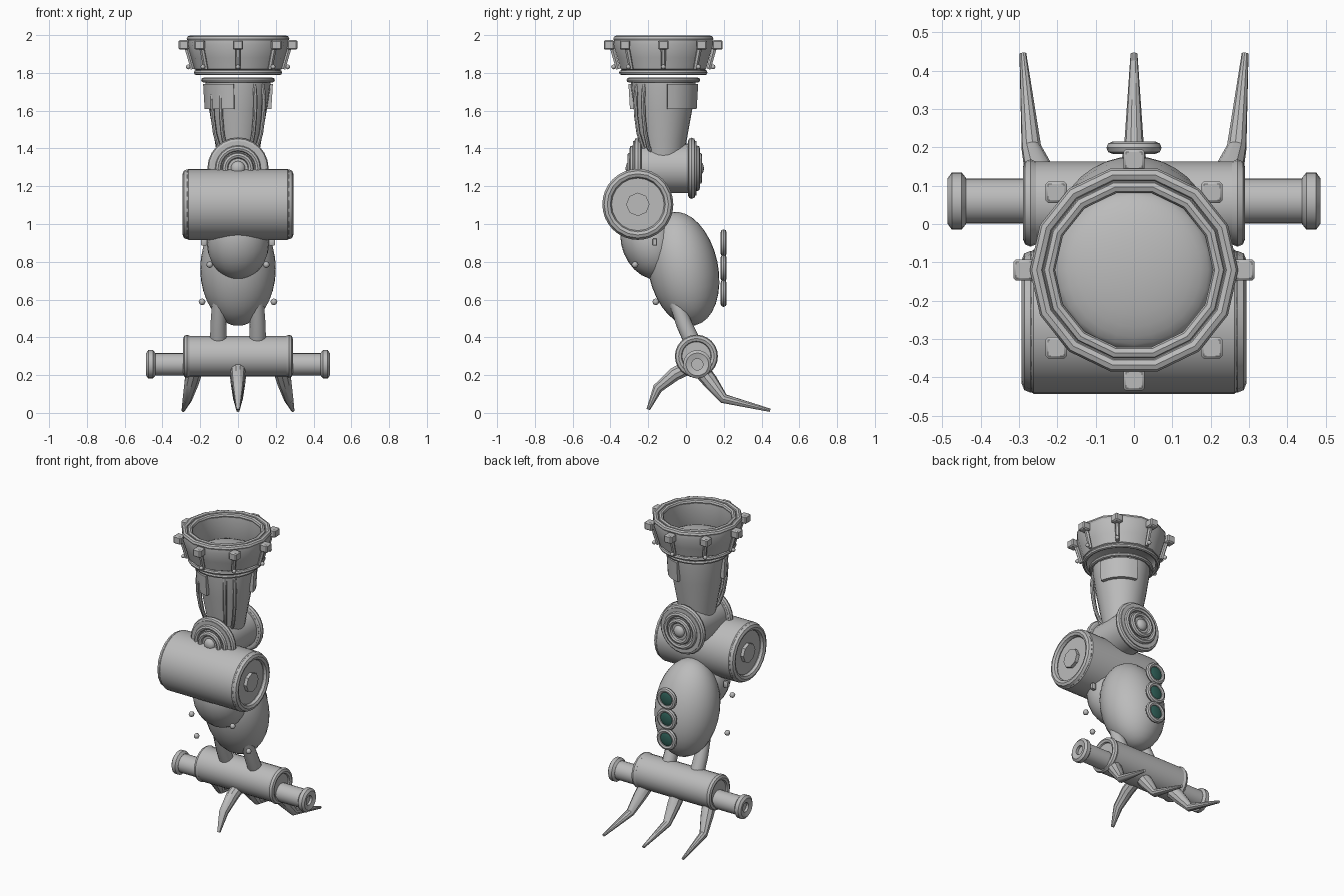
import bpy, bmesh
from math import pi, cos, sin, radians
from mathutils import Matrix, Vector

if "Cube" in bpy.data.objects:
    bpy.data.objects.remove(bpy.data.objects["Cube"], do_unlink=True)


def material(name, rgb):
    m = bpy.data.materials.new(name)
    m.use_nodes = True
    m.diffuse_color = (*rgb, 1)
    m.node_tree.nodes["Principled BSDF"].inputs["Base Color"].default_value = (*rgb, 1)
    return m


GREY = material("grey metal", (0.5, 0.5, 0.5))
TEAL = material("dark teal lens", (0.03, 0.12, 0.1))
AXES = {"z": Matrix(), "x": Matrix.Rotation(pi / 2, 4, "Y"),
        "-x": Matrix.Rotation(-pi / 2, 4, "Y"),
        "y": Matrix.Rotation(-pi / 2, 4, "X"), "-y": Matrix.Rotation(pi / 2, 4, "X")}


def finish(name, bm, matrix, mat=GREY, angle=35):
    bmesh.ops.remove_doubles(bm, verts=bm.verts, dist=1e-5)
    bmesh.ops.recalc_face_normals(bm, faces=bm.faces)
    bm.transform(matrix)
    me = bpy.data.meshes.new(name)
    bm.to_mesh(me)
    bm.free()
    return place(bpy.data.objects.new(name, me), mat, angle)


def place(ob, mat, angle=35):
    bpy.context.collection.objects.link(ob)
    ob.data.materials.append(mat)
    bpy.ops.object.select_all(action="DESELECT")
    ob.select_set(True)
    bpy.context.view_layer.objects.active = ob
    if ob.type == "CURVE":
        bpy.ops.object.convert(target="MESH")
        ob = bpy.context.view_layer.objects.active
    bpy.ops.object.shade_smooth_by_angle(angle=radians(angle))
    return ob


def lathe(name, profile, centre, axis="z", sides=24, closed=False, arc=(0, 360)):
    """Revolve (radius, height) points, fully or over part of a turn."""
    bm = bmesh.new()
    full = arc[1] - arc[0] == 360
    rings = []
    for i in range(sides if full else sides + 1):
        a = radians(arc[0] + (arc[1] - arc[0]) * i / sides)
        rings.append([bm.verts.new((r * cos(a), r * sin(a), h)) for r, h in profile])
    n = len(profile)
    for i in range(sides):
        p, q = rings[i], rings[(i + 1) % len(rings)]
        for j in range(n if closed else n - 1):
            k = (j + 1) % n
            bm.faces.new((p[j], q[j], q[k], p[k]))
    if not full:
        bm.faces.new(rings[0])
        bm.faces.new(rings[-1])
    bmesh.ops.dissolve_degenerate(bm, dist=1e-6, edges=bm.edges)
    return finish(name, bm, Matrix.Translation(centre) @ AXES[axis])


def ring(name, radius, thick, centre, axis="z", sides=24):
    prof = [(radius + thick * cos(a * pi / 4), thick * sin(a * pi / 4)) for a in range(8)]
    return lathe(name, prof, centre, axis, sides, closed=True)


def rod(name, radius, start, end, centre, axis, sides=24):
    return lathe(name, [(0, start), (radius, start), (radius, end), (0, end)], centre, axis, sides)


def egg(name, centre, size, tilt=0, mat=GREY, seg=24):
    bm = bmesh.new()
    bmesh.ops.create_uvsphere(bm, u_segments=seg, v_segments=seg // 2, radius=1)
    m = Matrix.Translation(centre) @ Matrix.Rotation(radians(tilt), 4, "X") @ Matrix.Diagonal((*size, 1))
    return finish(name, bm, m, mat, 60)


def box(name, centre, size):
    bm = bmesh.new()
    bmesh.ops.create_cube(bm, size=1)
    bmesh.ops.bevel(bm, geom=bm.edges[:], offset=.12, segments=1, affect="EDGES")
    return finish(name, bm, Matrix.Translation(centre) @ Matrix.Diagonal((*size, 1)))


def tube(name, points, radii, res=2):
    cu = bpy.data.curves.new(name, "CURVE")
    cu.dimensions, cu.bevel_depth, cu.bevel_resolution = "3D", 1, res
    cu.use_fill_caps = True
    sp = cu.splines.new("POLY")
    sp.points.add(len(points) - 1)
    for p, co, r in zip(sp.points, points, radii):
        p.co, p.radius = (*co, 1), r
    return place(bpy.data.objects.new(name, cu), GREY)


# Shoulder collar: flared shell, rims and inner dome
C = Vector((0, -0.12, 0))
lathe("collar_shell", [(.215, 1.81), (.232, 1.82), (.249, 1.88), (.27, 1.95), (.266, 1.985),
                       (.215, 1.985), (.205, 1.83)], C, sides=14, closed=True)
ring("collar_outer_rim", .254, .018, C + Vector((0, 0, 1.98)), sides=14)
ring("collar_inner_rim", .222, .016, C + Vector((0, 0, 1.98)), sides=14)
ring("collar_base_ring", .22, .014, C + Vector((0, 0, 1.802)))
ring("arm_top_ring", .182, .013, C + Vector((0, 0, 1.762)))
lathe("collar_dome", [(.21 * sin(t * pi / 16), 1.81 + .07 * cos(t * pi / 16)) for t in range(9)], C)

# Clamp blocks, studs and bolts around the collar
for i in range(8):
    a = i * pi / 4
    d = Vector((cos(a), sin(a), 0))
    box("collar_block", C + d * .287 + Vector((0, 0, 1.948)), (.055, .055, .05))
    tube("collar_stud", [C + d * .27 + Vector((0, 0, 1.93)), C + d * .24 + Vector((0, 0, 1.82))],
         [.014, .012], 1)
    egg("collar_bolt", C + d * .263 + Vector((0, 0, 1.832)), (.013,) * 3, seg=8)

# Upper arm, cover plates and paired front cables
lathe("upper_arm", [(0, 1.36), (.11, 1.36), (.125, 1.45), (.152, 1.6), (.17, 1.72), (.172, 1.76),
                    (0, 1.76)], C)
for centre_angle in (45, 225):
    lathe("arm_plate", [(.155, 1.61), (.178, 1.61), (.186, 1.74), (.165, 1.74)], C, sides=6,
          closed=True, arc=(centre_angle - 38, centre_angle + 38))
for a in (-142, -122, -58, -38):
    d = Vector((cos(radians(a)), sin(radians(a)), 0))
    path = [(.165, 1.74), (.175, 1.66), (.17, 1.57), (.155, 1.48), (.13, 1.41), (.095, 1.37)]
    tube("arm_cable", [C + d * r + Vector((0, 0, z)) for r, z in path], [.011] * 6)

# Elbow joint, front to back, with stepped round caps
E = Vector((0, -.12, 1.295))
rod("elbow_barrel", .13, -.14, .14, E, "y")
for axis, face in (("y", .15), ("-y", .135)):
    s = 1 if axis == "y" else -1
    at = E + Vector((0, s * face, 0))
    rod("elbow_cap", .145, -.02, .025, at, axis)
    ring("elbow_cap_rim", .142, .02, at, axis)
    for r, h in ((.105, .028), (.068, .04)):
        ring("elbow_cap_ring", r, .016, at + Vector((0, s * h, 0)), axis)
    rod("elbow_hub_step", .07, 0, .04, at, axis)
    egg("elbow_hub", at + Vector((0, s * .04, 0)), (.038, .025, .038), seg=16)

# Wide cross barrel with rounded rims and recessed ends
B = Vector((0, -.255, 1.104))
lathe("cross_barrel", [(0, -.264), (.145, -.264), (.145, -.28), (.175, -.28), (.188, -.262), (.188, .262),
                       (.175, .28), (.145, .28), (.145, .264), (0, .264)], B, "x", 32)
for axis in ("x", "-x"):
    s = 1 if axis == "x" else -1
    ring("cross_barrel_rim", .162, .023, B + Vector((s * .27, 0, 0)), axis, 20)
    rod("cross_barrel_hub", .062, .25, .285, B, axis, 8)

# Forearm shells
egg("forearm_shell", (0, -.015, .763), (.2, .185, .306), 12, seg=32)
egg("forearm_front_shell", (0, -.19, .9), (.165, .15, .2), 22)
for s in (-1, 1):
    egg("upper_side_bolt", (s * .15, -.27, .785), (.018,) * 3, seg=8)
    egg("lower_side_bolt", (s * .19, -.16, .588), (.018,) * 3, seg=8)
    box("side_latch", (s * .18, -.165, .905), (.03, .024, .04))

# Column of three lenses behind the forearm
for z in (.9, .767, .633):
    ring("lens_frame", .056, .016, (0, .199, z), "y", 16)
    egg("lens", (0, .199, z), (.05, .014, .05), mat=TEAL, seg=16)

# Ankle struts
for s in (-1, 1):
    tube("ankle_strut", [(s * .1, -.06, .6), (s * .104, -.01, .47), (s * .104, .05, .34)],
         [.036, .042, .045], 4)

# Foot barrel and side axles
F = Vector((0, .055, .3))
A = Vector((0, .06, .257))
rod("foot_barrel", .108, -.275, .275, F, "x")
for axis in ("x", "-x"):
    s = 1 if axis == "x" else -1
    ring("foot_barrel_rim", .094, .02, F + Vector((s * .27, 0, 0)), axis)
    rod("side_axle", .059, .25, .462, A, axis)
    lathe("side_axle_flange", [(.03, .462), (.03, .478), (.06, .486), (.075, .475), (.075, .45),
                               (.06, .438), (.03, .44)], A, axis, 20, closed=True)

# Claws: three behind, one in front
for s in (-1, 0, 1):
    tube("rear_claw", [(s * .225, .07, .24), (s * .245, .13, .165), (s * .268, .2, .075), (s * .29, .445, .014)],
         [.045, .04, .026, .009], 3)
tube("front_claw", [(0, .03, .25), (0, -.06, .205), (0, -.15, .13), (0, -.2, .018)],
     [.04, .038, .028, .01], 3)
